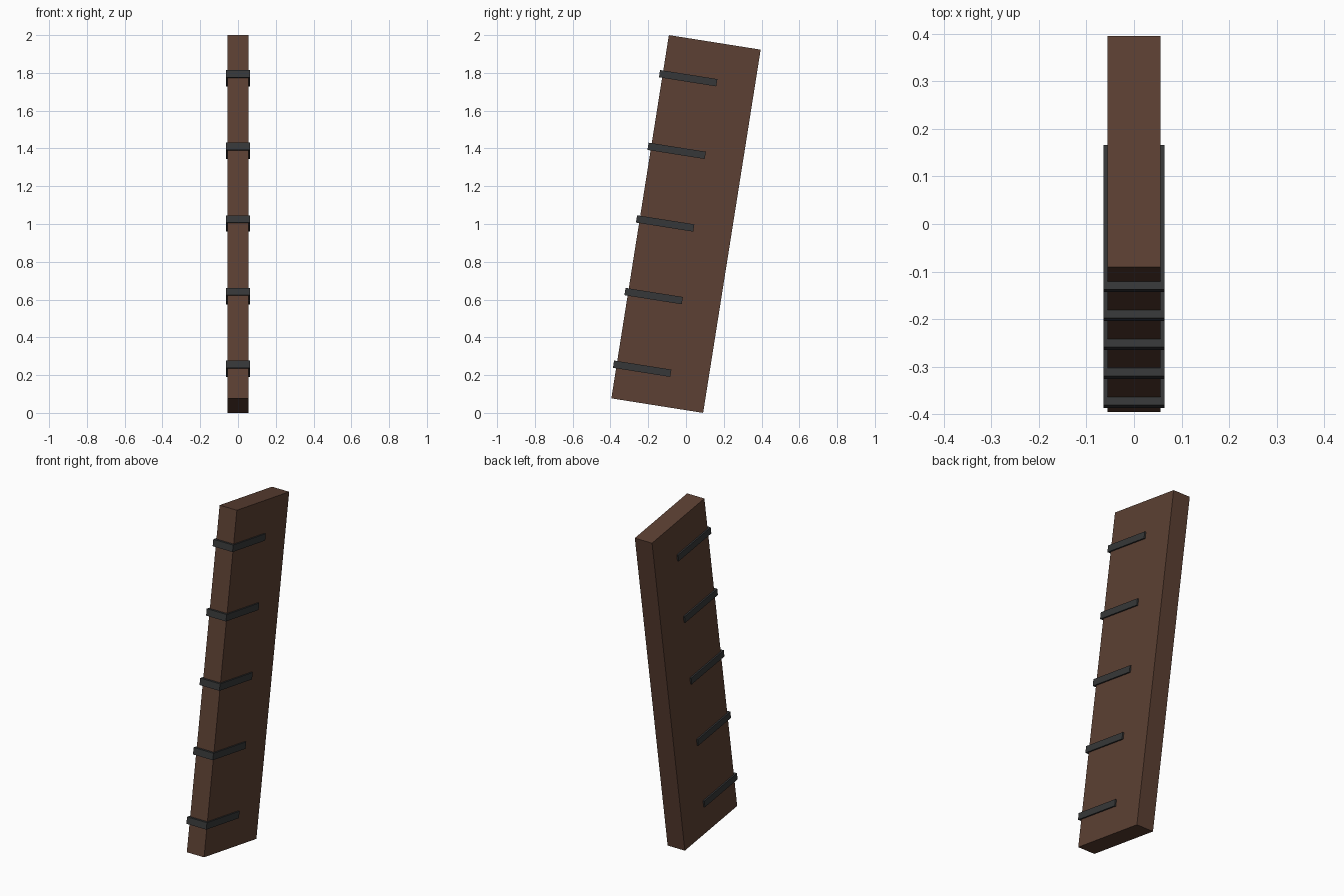
import bpy, bmesh, math
from mathutils import Matrix

if "Cube" in bpy.data.objects:
    bpy.data.objects.remove(bpy.data.objects["Cube"])

TILT = Matrix.Translation((0, 0, 1)) @ Matrix.Rotation(math.radians(-9), 4, 'X')


def material(name, color):
    m = bpy.data.materials.new(name)
    m.diffuse_color = (*color, 1)
    m.use_nodes = True
    m.node_tree.nodes["Principled BSDF"].inputs["Base Color"].default_value = m.diffuse_color
    return m


def prism(name, outline, z0, z1, mat):
    """Extrude an outline in the plank's own x-y plane, then lean it back."""
    bm = bmesh.new()
    base = bm.faces.new([bm.verts.new((x, y, z0)) for x, y in outline])
    ext = bmesh.ops.extrude_face_region(bm, geom=[base])
    for v in ext["geom"]:
        if isinstance(v, bmesh.types.BMVert):
            v.co.z = z1
    bmesh.ops.recalc_face_normals(bm, faces=bm.faces)
    mesh = bpy.data.meshes.new(name)
    bm.to_mesh(mesh)
    bm.free()
    mesh.materials.append(mat)
    ob = bpy.data.objects.new(name, mesh)
    ob.matrix_world = TILT
    bpy.context.collection.objects.link(ob)
    return ob


brown = material("dark brown wood", (0.107, 0.051, 0.033))
iron = material("dark grey iron", (0.037, 0.039, 0.040))

# Leaning plank
hx, hy, hz = 0.056, 0.246, 0.9735
prism("plank", [(-hx, -hy), (hx, -hy), (hx, hy), (-hx, hy)], -hz, hz, brown)

# U-shaped straps wrapped around the front edge
ox, front, back = 0.0645, -0.263, 0.044
strap = [(-ox, front), (ox, front), (ox, back), (hx, back),
         (hx, -hy), (-hx, -hy), (-hx, back), (-ox, back)]
for i in range(5):
    z = -0.793 + 0.3893 * i
    prism(f"strap_{i + 1}", strap, z - 0.0195, z + 0.0195, iron)
